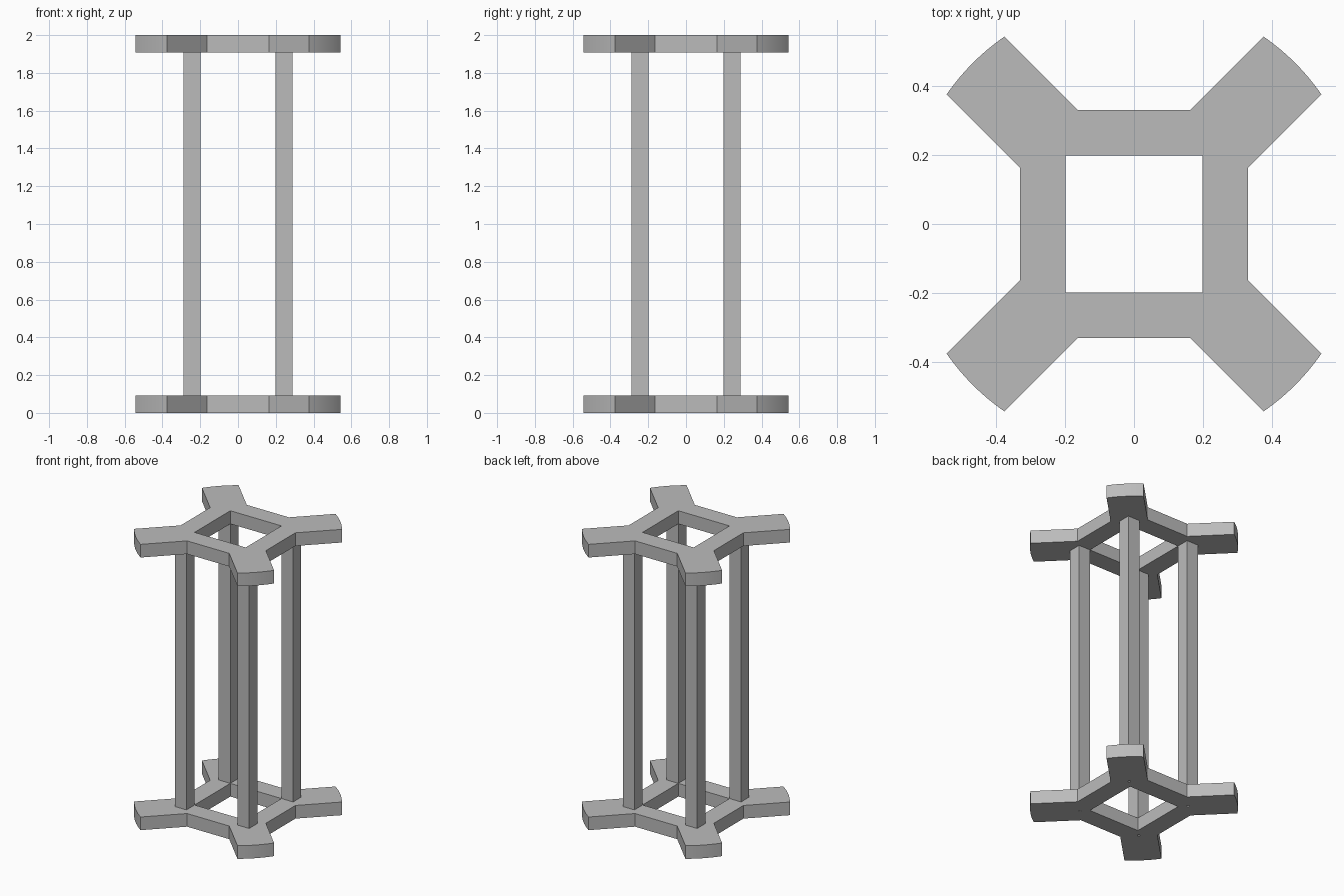
import bpy, bmesh, math

cube = bpy.data.objects.get("Cube")
if cube:
    bpy.data.objects.remove(cube, do_unlink=True)

HEIGHT, THICK = 2.0, 0.092
BODY, WINDOW = 0.33, 0.198      # half sizes of the plate body and its opening
ARM_HALF, RADIUS = 0.118, 0.659  # half width and reach of each arm
POST = 0.09
POST_AT = WINDOW + POST / 2
HOLE_RADIUS = 0.008

grey = bpy.data.materials.new("plain grey")
grey.use_nodes = True
grey.diffuse_color = (0.5, 0.5, 0.5, 1)
grey.node_tree.nodes["Principled BSDF"].inputs["Base Color"].default_value = grey.diffuse_color


def finish(bm, name):
    bmesh.ops.recalc_face_normals(bm, faces=bm.faces)
    mesh = bpy.data.meshes.new(name)
    bm.to_mesh(mesh)
    bm.free()
    mesh.materials.append(grey)
    obj = bpy.data.objects.new(name, mesh)
    bpy.context.collection.objects.link(obj)
    bpy.ops.object.select_all(action="DESELECT")
    obj.select_set(True)
    bpy.context.view_layer.objects.active = obj
    bpy.ops.object.shade_smooth_by_angle(angle=math.radians(25))
    return obj


def rotated(points, quarter):
    c, s = round(math.cos(quarter * math.pi / 2)), round(math.sin(quarter * math.pi / 2))
    return [(x * c - y * s, x * s + y * c) for x, y in points]


def circle(cx, cy, r, n=12):
    return [(cx + r * math.cos(2 * math.pi * i / n), cy + r * math.sin(2 * math.pi * i / n))
            for i in range(n)]


def plate(name, z, holes):
    # One arm: inner notch, curved tip, inner notch
    notch = BODY - ARM_HALF * math.sqrt(2)
    spread = math.asin(ARM_HALF / RADIUS)
    steps = 12
    tip = [math.pi / 4 + spread * (2 * i / steps - 1) for i in range(steps + 1)]
    arm = [(BODY, notch)]
    arm += [(RADIUS * math.cos(a), RADIUS * math.sin(a)) for a in tip]
    arm.append((notch, BODY))
    loops = [[p for q in range(4) for p in rotated(arm, q)],
             [p for q in range(4) for p in rotated([(WINDOW, WINDOW)], q)]]
    # Pilot holes under the posts
    if holes:
        for q in range(4):
            loops.append(rotated(circle(POST_AT, POST_AT, HOLE_RADIUS), q))
    bm = bmesh.new()
    for loop in loops:
        verts = [bm.verts.new((x, y, z)) for x, y in loop]
        for i, v in enumerate(verts):
            bm.edges.new((verts[i - 1], v))
    bmesh.ops.triangle_fill(bm, edges=bm.edges[:], use_beauty=True, normal=(0, 0, 1))
    bmesh.ops.dissolve_limit(bm, angle_limit=0.01, verts=[], edges=bm.edges[:])
    top = bmesh.ops.extrude_face_region(bm, geom=bm.faces[:], use_keep_orig=True)["geom"]
    bmesh.ops.translate(bm, vec=(0, 0, THICK),
                        verts=[v for v in top if isinstance(v, bmesh.types.BMVert)])
    return finish(bm, name)


def post(name, sx, sy):
    bm = bmesh.new()
    bmesh.ops.create_cube(bm, size=1)
    bmesh.ops.scale(bm, vec=(POST, POST, HEIGHT - 2 * THICK), verts=bm.verts)
    bmesh.ops.translate(bm, vec=(sx * POST_AT, sy * POST_AT, HEIGHT / 2), verts=bm.verts)
    return finish(bm, name)


plate("bottom_plate", 0, True)
plate("top_plate", HEIGHT - THICK, False)
for sx, side in ((-1, "right"), (1, "left")):
    for sy, end in ((-1, "front"), (1, "back")):
        post(f"{end}_{side}_post", sx, sy)
